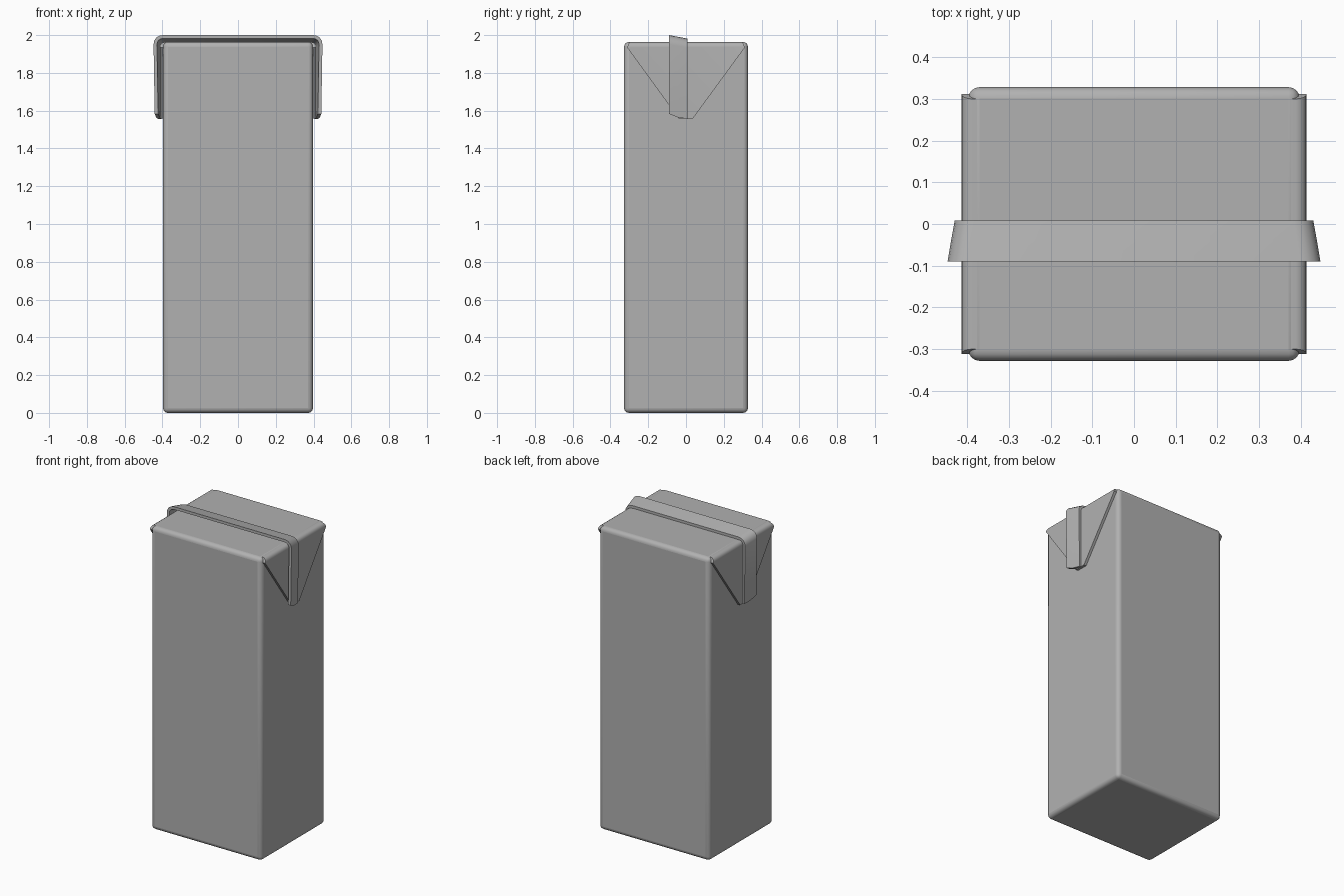
import bpy, bmesh, math

if "Cube" in bpy.data.objects:
    bpy.data.objects.remove(bpy.data.objects["Cube"])

# Mid-grey card
card = bpy.data.materials.new("grey_card")
card.diffuse_color = (0.44, 0.44, 0.44, 1)
card.use_nodes = True
card.node_tree.nodes["Principled BSDF"].inputs["Base Color"].default_value = card.diffuse_color


def make_object(name, bm, bevel=0, segments=1):
    bmesh.ops.recalc_face_normals(bm, faces=bm.faces)
    me = bpy.data.meshes.new(name)
    bm.to_mesh(me)
    bm.free()
    me.materials.append(card)
    ob = bpy.data.objects.new(name, me)
    bpy.context.collection.objects.link(ob)
    if bevel:
        mod = ob.modifiers.new("soft_edges", 'BEVEL')
        mod.width = bevel
        mod.segments = segments
        mod.limit_method = 'ANGLE'
        mod.angle_limit = math.radians(40)
    bpy.ops.object.select_all(action='DESELECT')
    ob.select_set(True)
    bpy.context.view_layer.objects.active = ob
    bpy.ops.object.shade_smooth_by_angle(angle=math.radians(35))
    return ob


# Carton body: tall box with softly rounded edges
bm = bmesh.new()
bmesh.ops.create_cube(bm, size=1)
for v in bm.verts:
    v.co.x *= 0.794
    v.co.y *= 0.656
    v.co.z = (v.co.z + 0.5) * 1.964
make_object("carton_body", bm, 0.026, 4)


# Folded triangular ears, flattened against both sides
def side_flap(name, side):
    outline = [(-0.300, 1.963), (-0.312, 1.935), (-0.038, 1.558),
               (0.036, 1.558), (0.312, 1.935), (0.300, 1.963)]
    bm = bmesh.new()
    inner = [bm.verts.new((side * 0.372, y, z)) for y, z in outline]
    outer = [bm.verts.new((side * 0.414, y, z)) for y, z in outline]
    bm.faces.new(inner)
    bm.faces.new(outer)
    n = len(outline)
    for i in range(n):
        j = (i + 1) % n
        bm.faces.new((inner[i], inner[j], outer[j], outer[i]))
    # round only the fold where the ear meets the top
    top = [e for e in bm.edges if {outer[0], outer[-1]} == set(e.verts)]
    bmesh.ops.bevel(bm, geom=top, offset=0.026, segments=4, profile=0.5, affect='EDGES')
    make_object(name, bm)


side_flap("right_flap", 1)
side_flap("left_flap", -1)


# Sealed seam strip: wraps over the top and down both sides, lifted at the front
def arch(half, top, bottom, radius, lean):
    right = [(half - lean, bottom)]
    for i in range(5):
        a = math.radians(90 * i / 4)
        right.append((half - radius + radius * math.cos(a),
                      top - radius + radius * math.sin(a)))
    return right + [(-x, z) for x, z in reversed(right)]


bm = bmesh.new()
rings = []
for y, half, top, bottom in ((-0.09, 0.447, 2.0, 1.583),
                             (-0.042, 0.439, 1.991, 1.564),
                             (0.008, 0.430, 1.981, 1.557)):
    rings.append([[bm.verts.new((x, y, z))
                   for x, z in arch(half - t, top - t, bottom, 0.048 - t, 0.006)]
                  for t in (0, 0.018)])
count = len(rings[0][0])
for i in range(count - 1):
    for a, b in zip(rings, rings[1:]):
        for k in (0, 1):
            bm.faces.new((a[k][i], a[k][i + 1], b[k][i + 1], b[k][i]))
    for r in (rings[0], rings[-1]):
        bm.faces.new((r[0][i], r[0][i + 1], r[1][i + 1], r[1][i]))
for a, b in zip(rings, rings[1:]):
    for i in (0, count - 1):
        bm.faces.new((a[0][i], a[1][i], b[1][i], b[0][i]))
make_object("seam_strip", bm)
